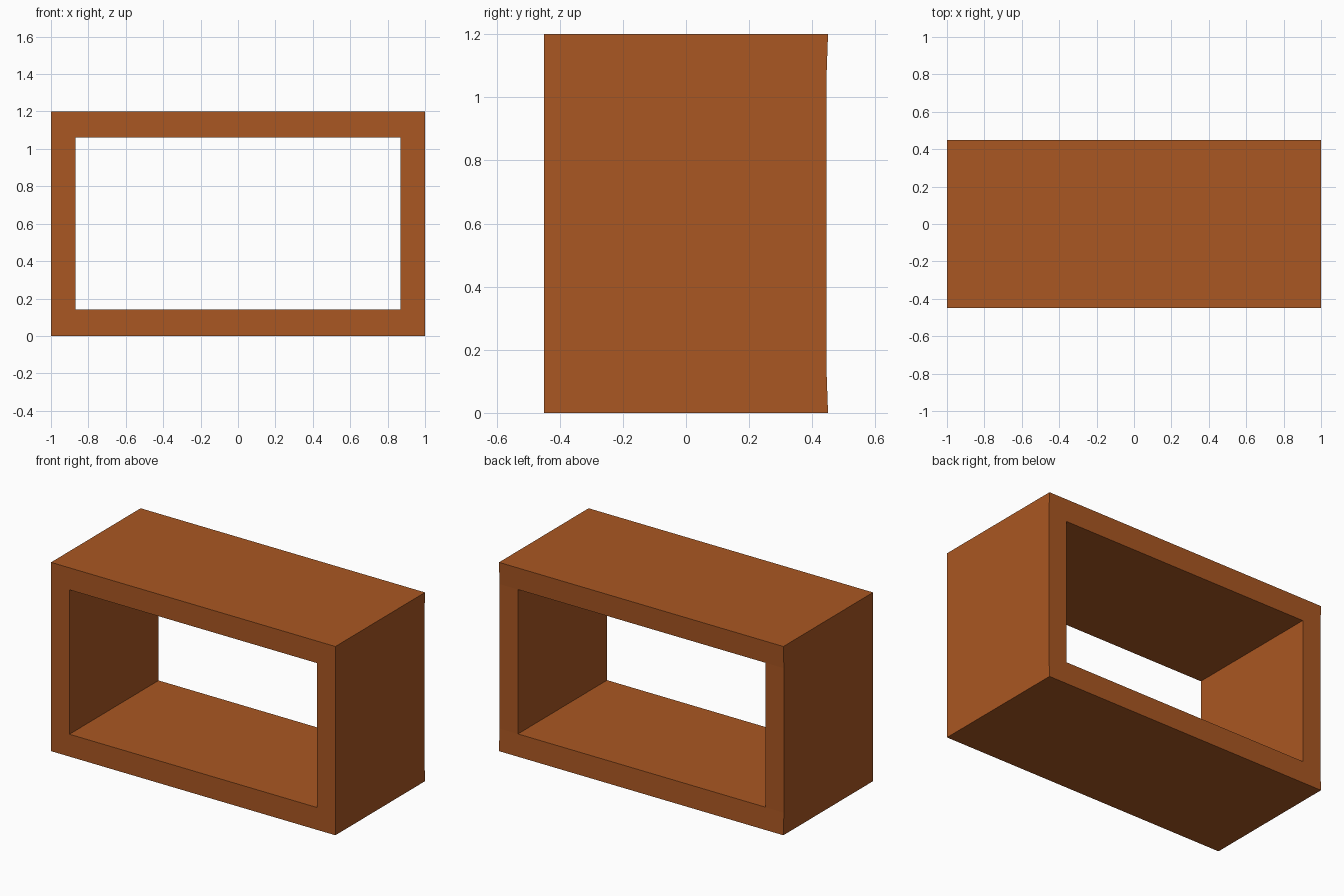
import bpy, bmesh
from mathutils import Vector

if "Cube" in bpy.data.objects:
    bpy.data.objects.remove(bpy.data.objects["Cube"])

XS = [-1.0, -0.87, 0.87, 1.0]
ZS = [0.0, 0.142, 1.06, 1.2]
FRONT, BACK, BACK_DIP = -0.45, 0.45, 0.445

bm = bmesh.new()

# Front rim: a 3 x 3 grid of cells without the middle one
grid = [[bm.verts.new((x, FRONT, z)) for x in XS] for z in ZS]
for r in range(3):
    for c in range(3):
        if (r, c) != (1, 1):
            bm.faces.new((grid[r][c], grid[r][c + 1], grid[r + 1][c + 1], grid[r + 1][c]))

# Extrude to the back, making a hollow frame open at both ends
out = bmesh.ops.extrude_face_region(bm, geom=bm.faces[:], use_keep_orig=True)
back = [v for v in out["geom"] if isinstance(v, bmesh.types.BMVert)]
bmesh.ops.translate(bm, verts=back, vec=Vector((0, BACK - FRONT, 0)))

# Back rim dips in slightly towards the opening
for v in back:
    if ZS[0] < v.co.z < ZS[3]:
        v.co.y = BACK_DIP
bmesh.ops.recalc_face_normals(bm, faces=bm.faces[:])

mesh = bpy.data.meshes.new("open_box_frame")
bm.to_mesh(mesh)
bm.free()
frame = bpy.data.objects.new("open_box_frame", mesh)
bpy.context.collection.objects.link(frame)

# Rust-brown finish
mat = bpy.data.materials.new("rust_brown")
mat.diffuse_color = (0.40, 0.095, 0.016, 1)
mat.use_nodes = True
mat.node_tree.nodes["Principled BSDF"].inputs["Base Color"].default_value = mat.diffuse_color
mesh.materials.append(mat)
